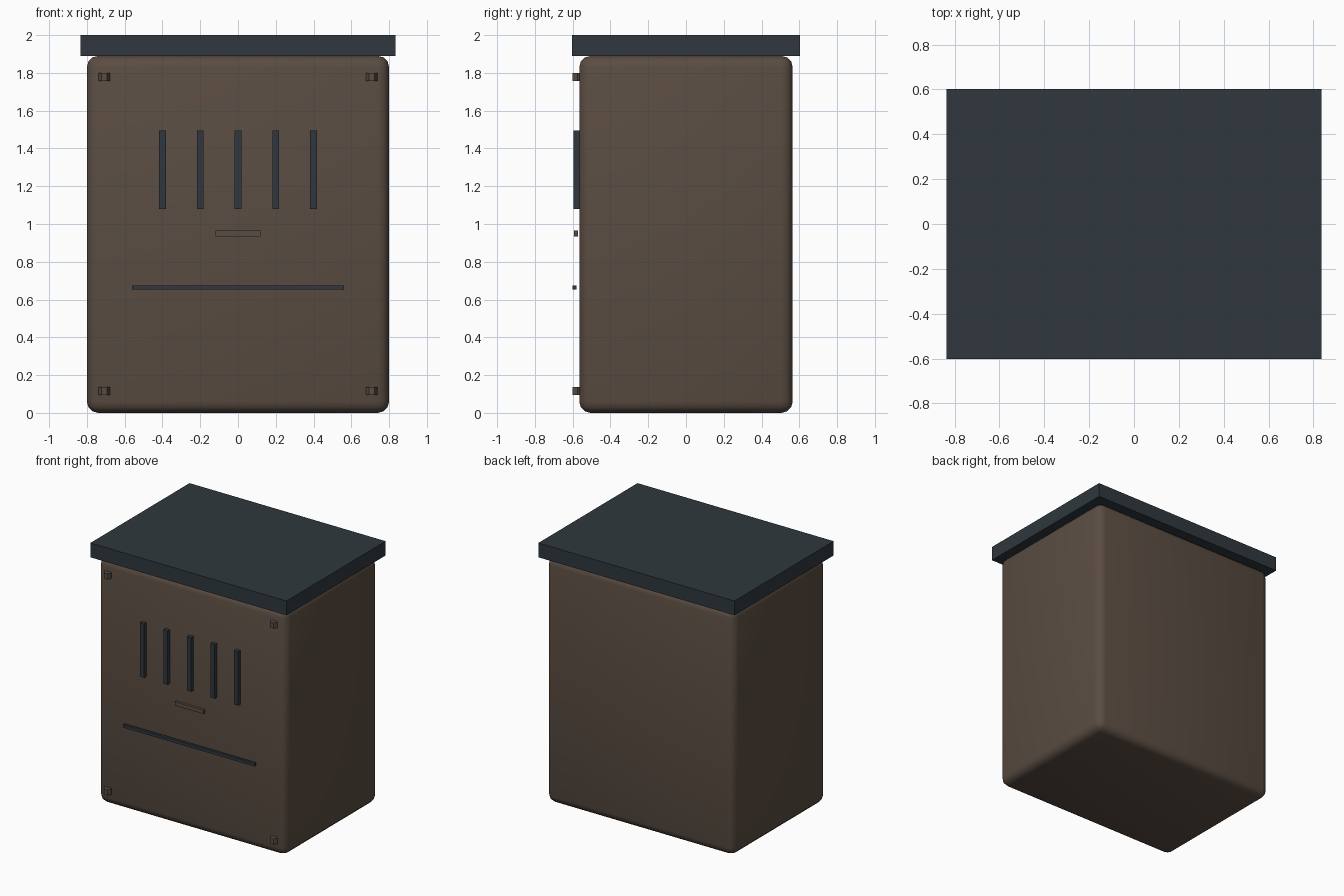
import bpy
from math import radians

default = bpy.data.objects.get("Cube")
if default:
    bpy.data.objects.remove(default, do_unlink=True)


def material(name, rgb):
    mat = bpy.data.materials.new(name)
    mat.use_nodes = True
    colour = (*rgb, 1)
    mat.diffuse_color = colour
    mat.node_tree.nodes["Principled BSDF"].inputs["Base Color"].default_value = colour
    return mat


brown = material("warm brown", (0.102, 0.073, 0.054))
slate = material("dark slate", (0.029, 0.039, 0.047))


def finish(name, mat):
    obj = bpy.context.object
    obj.name = obj.data.name = name
    obj.data.materials.append(mat)
    return obj


def box(name, mat, x, y, z):
    """Box spanning the given (low, high) ranges."""
    spans = (x, y, z)
    bpy.ops.mesh.primitive_cube_add(size=1, location=[(a + b) / 2 for a, b in spans])
    obj = finish(name, mat)
    obj.scale = [b - a for a, b in spans]
    bpy.ops.object.transform_apply(location=False, rotation=False, scale=True)
    return obj


# Rounded cabinet body
body = box("body", brown, (-0.8, 0.8), (-0.565, 0.565), (0, 1.89))
bevel = body.modifiers.new("rounded edges", "BEVEL")
bevel.width = 0.06
bevel.segments = 3
bpy.ops.object.modifier_apply(modifier=bevel.name)
bpy.ops.object.shade_smooth_by_angle(angle=radians(40))

# Overhanging flat lid
box("lid", slate, (-0.835, 0.835), (-0.603, 0.603), (1.89, 2))

# Row of upright vent bars
for i in range(-2, 3):
    x = i * 0.2
    box("vent_bar", slate, (x - 0.018, x + 0.018), (-0.595, -0.56), (1.08, 1.495))

# Long horizontal trim bar, standing just off the front
box("trim_bar", slate, (-0.56, 0.56), (-0.6, -0.58), (0.652, 0.675))

# Small central latch bar
box("latch_bar", brown, (-0.12, 0.12), (-0.592, -0.572), (0.935, 0.965))

# Six-sided upright pegs in the front corners
for side in (-1, 1):
    for z in (0.116, 1.778):
        bpy.ops.mesh.primitive_cylinder_add(vertices=6, radius=0.03, depth=0.044,
                                            location=(side * 0.708, -0.574, z),
                                            rotation=(0, 0, radians(30)))
        finish("corner_peg", brown)
